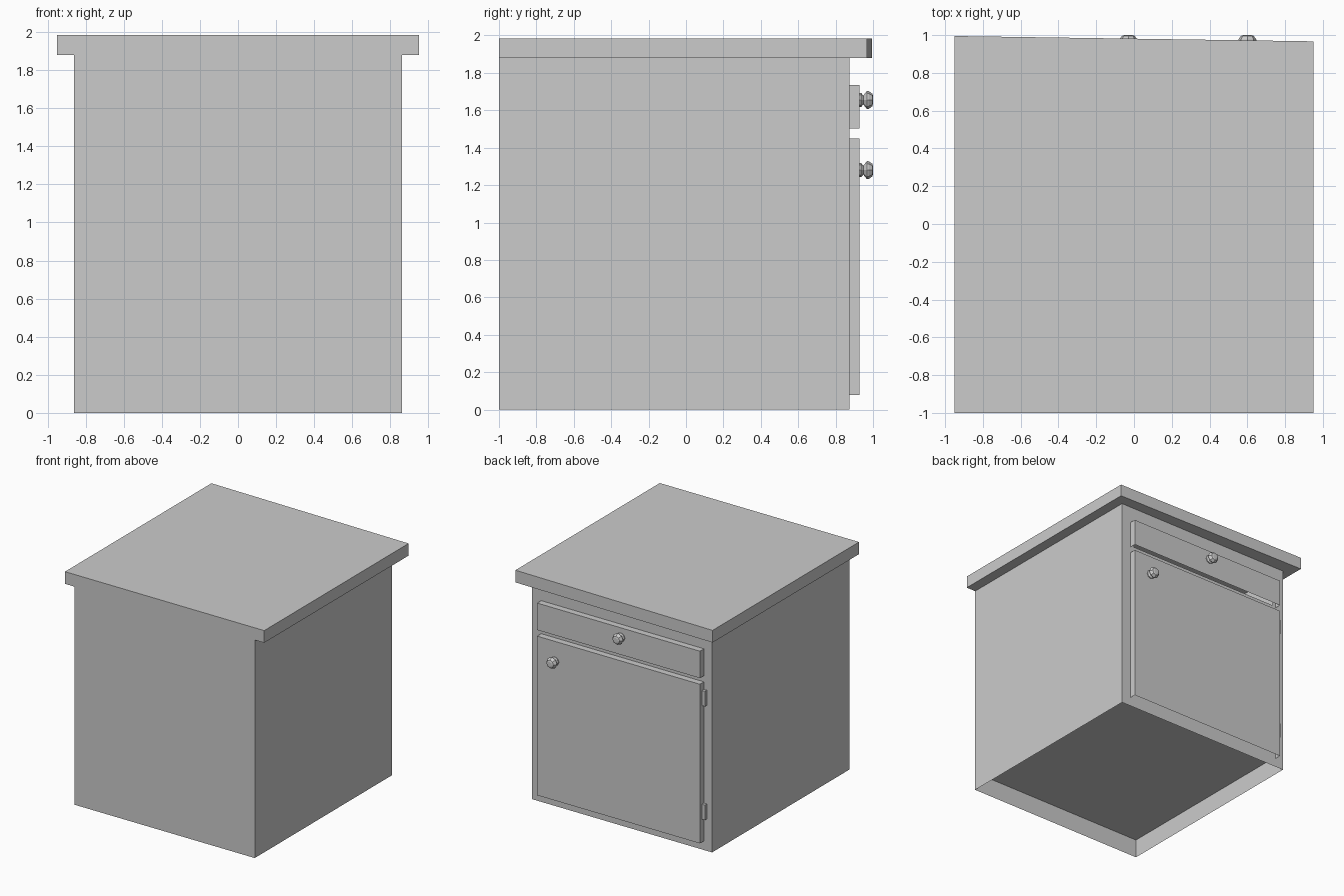
import bpy, math

if "Cube" in bpy.data.objects:
    bpy.data.objects.remove(bpy.data.objects["Cube"])


def mesh_object(name, verts, faces):
    mesh = bpy.data.meshes.new(name)
    mesh.from_pydata(verts, [], faces)
    mesh.update()
    obj = bpy.data.objects.new(name, mesh)
    bpy.context.collection.objects.link(obj)
    return obj


def rect(x0, x1, y0, y1):
    return [(x0, y0), (x1, y0), (x1, y1), (x0, y1)]


def prism(name, outline, z0, z1):
    """Closed extrusion of a counter-clockwise outline."""
    n = len(outline)
    verts = [(x, y, z) for z in (z0, z1) for x, y in outline]
    faces = [(i, (i + 1) % n, n + (i + 1) % n, n + i) for i in range(n)]
    faces += [tuple(range(n, 2 * n)), tuple(reversed(range(n)))]
    return mesh_object(name, verts, faces)


def front_panel(name, x0, x1, z0, z1):
    """Thin panel shell, open at the back and underneath."""
    verts = [(x, y, z) for y in (FACE, 0.928)
             for x, z in ((x0, z0), (x1, z0), (x1, z1), (x0, z1))]
    faces = [(7, 6, 5, 4), (1, 2, 6, 5), (2, 3, 7, 6), (3, 0, 4, 7)]
    return mesh_object(name, verts, faces)


def knob(name, x, z, sides=8):
    """Lathe a low-poly knob along +y."""
    profile = [(0.038, 0.928), (0.038, 0.936), (0.024, 0.948),
               (0.048, 0.967), (0.048, 0.976), (0.034, 0.996), (0.02, 1.0)]
    verts, faces = [], []
    for r, y in profile:
        for i in range(sides):
            a = 2 * math.pi * i / sides
            verts.append((x + r * math.sin(a), y, z + r * math.cos(a)))
    for k in range(len(profile) - 1):
        for i in range(sides):
            j = (i + 1) % sides
            a, b = k * sides, (k + 1) * sides
            faces.append((a + i, a + j, b + j, b + i))
    faces.append(tuple(range(len(verts) - sides, len(verts))))
    return mesh_object(name, verts, faces)


L, R, FRONT, FACE, TOP, FLOOR = -0.86, 0.86, -1.0, 0.873, 1.88, 0.163

# Thin cabinet walls and raised floor
mesh_object("cabinet_walls",
            [(x, y, z) for z in (0, TOP) for x, y in rect(L, R, FRONT, FACE)],
            [(0, 1, 5, 4), (1, 2, 6, 5), (3, 0, 4, 7)])
mesh_object("cabinet_floor",
            [(x, y, FLOOR) for x, y in rect(L, R, FRONT, FACE)], [(3, 2, 1, 0)])

# Face frame with openings behind the drawer and the door
xs = [L, -0.75, 0.735, R]
zs = [0, FLOOR, 1.42, 1.515, 1.70, TOP]
frame_faces = []
for r in range(5):
    for c in range(3):
        if c == 1 and r in (1, 3):
            continue
        a = r * 4 + c
        frame_faces.append((a, a + 4, a + 5, a + 1))
mesh_object("face_frame", [(x, FACE, z) for z in zs for x in xs], frame_faces)

# Countertop with a slightly skewed edge on the drawer side
prism("countertop", [(-0.95, -1.0), (0.95, -1.0), (0.95, 0.967), (-0.95, 0.995)],
      TOP, 1.985)

# Drawer and door fronts
front_panel("drawer_front", -0.782, 0.77, 1.503, 1.735)
front_panel("door", -0.782, 0.77, 0.078, 1.45)

# Knobs
knob("drawer_knob", -0.03, 1.655)
knob("door_knob", 0.6, 1.28)

# Hinges
for label, z in (("lower", 0.34), ("upper", 1.32)):
    prism(label + "_hinge", rect(-0.81, -0.782, FACE, 0.9), z - 0.065, z + 0.065)
